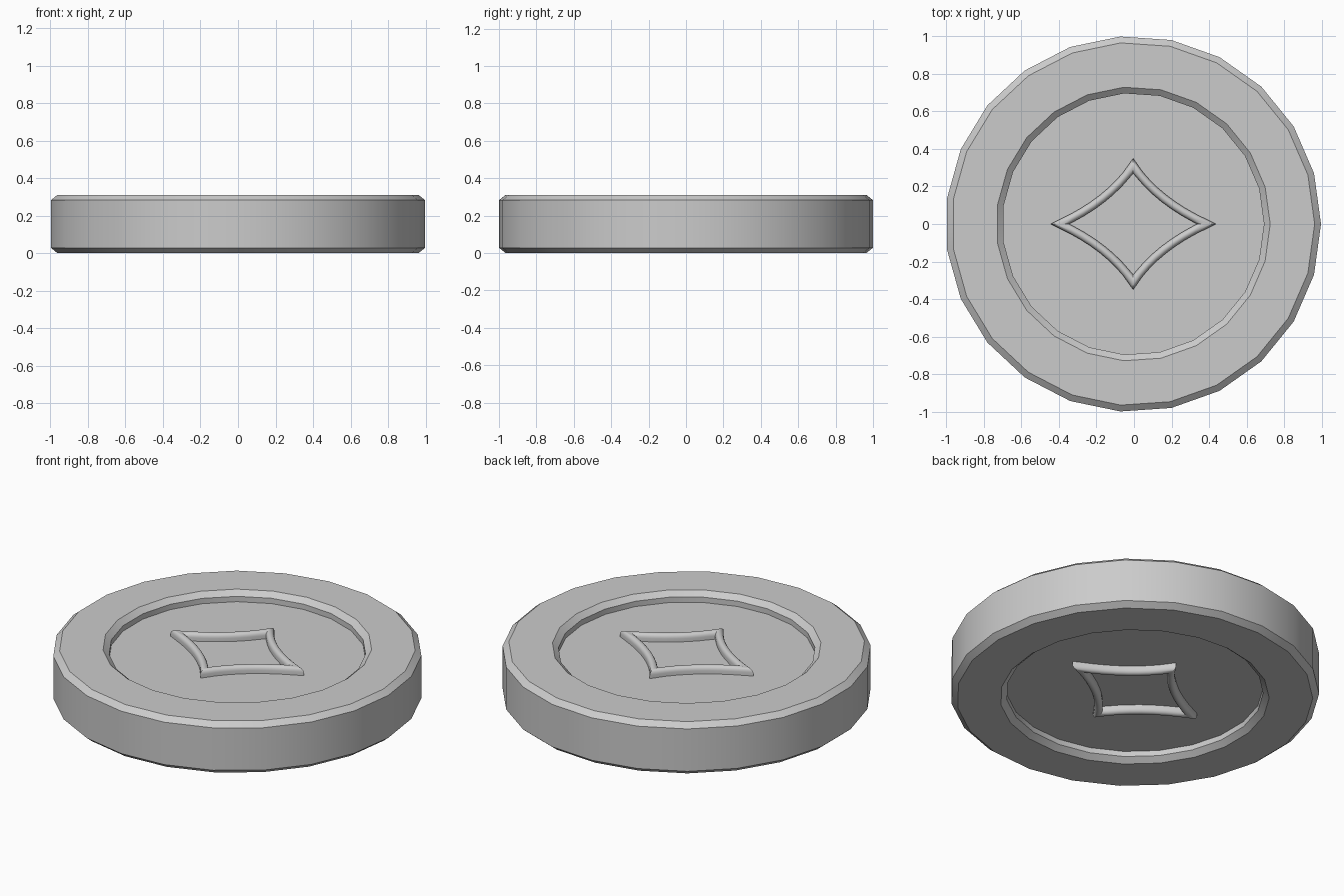
import bpy, bmesh, math
from mathutils import Vector

if "Cube" in bpy.data.objects:
    bpy.data.objects.remove(bpy.data.objects["Cube"])

SIDES = 23          # low-poly coin outline
HEIGHT = 0.31
CX = -0.0046        # recentres the odd-sided outline
FLOOR = 0.06        # depth of the recess on each face


def finish(name, bm):
    bmesh.ops.remove_doubles(bm, verts=bm.verts, dist=1e-5)
    bmesh.ops.recalc_face_normals(bm, faces=bm.faces)
    mesh = bpy.data.meshes.new(name)
    bm.to_mesh(mesh)
    bm.free()
    obj = bpy.data.objects.new(name, mesh)
    bpy.context.collection.objects.link(obj)
    bpy.ops.object.select_all(action='DESELECT')
    obj.select_set(True)
    bpy.context.view_layer.objects.active = obj
    bpy.ops.object.shade_smooth_by_angle(angle=math.radians(28))
    return obj


def skin(bm, loops):
    # bridge a closed series of matching rings
    for a, b in zip(loops, loops[1:]):
        n = len(a)
        for i in range(n):
            j = (i + 1) % n
            bm.faces.new((a[i], a[j], b[j], b[i]))


# coin body: chamfered rim with a chamfered recess on both faces
half = [(0.698, FLOOR), (0.698, 0.028), (0.731, 0), (0.968, 0), (1.002, 0.028)]
profile = half + [(r, HEIGHT - z) for r, z in reversed(half)]
bm = bmesh.new()
rings = []
for r, z in profile:
    rings.append([bm.verts.new((CX + r * math.cos(math.tau * i / SIDES),
                                r * math.sin(math.tau * i / SIDES), z))
                  for i in range(SIDES)])
skin(bm, rings)
bm.faces.new(rings[0])
bm.faces.new(rings[-1])
finish("coin_body", bm)


# diamond outline: one concave side, mirrored into four
def quarter(n=8):
    p0, c, p1 = Vector((0.392, 0)), Vector((0.13, 0.12)), Vector((0, 0.31))
    pts = []
    for k in range(n + 1):
        t = k / n
        p = p0 * (1 - t) ** 2 + c * 2 * t * (1 - t) + p1 * t * t
        d = ((c - p0) * (1 - t) + (p1 - c) * t).normalized()
        off = Vector((d.y, -d.x)) * 0.022
        if k == 0:
            off = Vector((0.05, 0))      # mitred side tip
        if k == n:
            off = Vector((0, 0.04))      # mitred top tip
        pts.append((p, off))
    return pts


def diamond(name, z_floor, up):
    q = quarter()
    flip = lambda pts, sx, sy: [(Vector((p.x * sx, p.y * sy)), Vector((o.x * sx, o.y * sy)))
                                for p, o in pts]
    path = (q[:-1] + flip(q[::-1], -1, 1)[:-1]
            + flip(q, -1, -1)[:-1] + flip(q[::-1], 1, -1)[:-1])
    # rounded raised section
    section = [(1, -0.005)]
    section += [(math.cos(math.pi * k / 8), 0.02 + 0.025 * math.sin(math.pi * k / 8))
                for k in range(9)]
    section += [(-1, -0.005)]
    bm = bmesh.new()
    loops = []
    for s, h in section:
        loops.append([bm.verts.new((CX + p.x + o.x * s, p.y + o.y * s, z_floor + up * h))
                      for p, o in path])
    # facing sign for outward offset is fixed by the tips
    skin(bm, loops + [loops[0]])
    finish(name, bm)


diamond("top_diamond", HEIGHT - FLOOR, 1)
diamond("bottom_diamond", FLOOR, -1)
